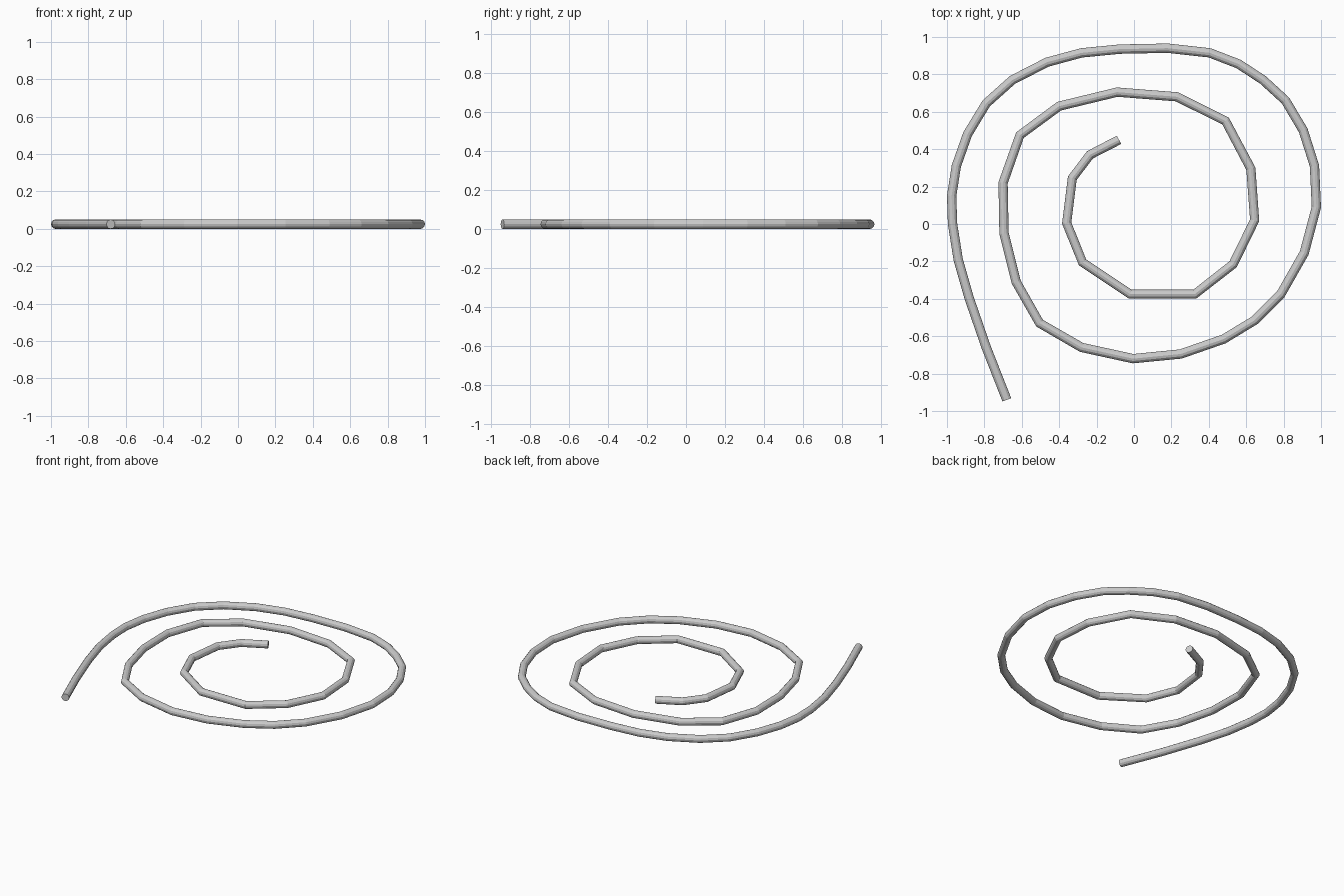
import bpy

R = 0.025  # wire radius

# Spiral centreline seen from above, outer tail to inner end
path = [
    (-.68, -.94), (-.79, -.66), (-.88, -.40), (-.94, -.19), (-.97, 0), (-.975, .15),
    (-.95, .31), (-.89, .48), (-.79, .645), (-.65, .77), (-.465, .865), (-.28, .915),
    (-.075, .935), (.18, .94), (.405, .915), (.56, .855), (.69, .77), (.81, .66),
    (.905, .50), (.965, .31), (.975, .09), (.91, -.155), (.785, -.375), (.645, -.515),
    (.48, -.615), (.25, -.695), (-.005, -.72), (-.28, -.66), (-.505, -.53), (-.63, -.31),
    (-.695, -.05), (-.70, .22), (-.61, .475), (-.40, .63), (-.09, .705), (.23, .68),
    (.49, .55), (.625, .295), (.645, .02), (.53, -.215), (.325, -.375), (-.02, -.375),
    (-.275, -.205), (-.36, .005), (-.33, .245), (-.235, .37), (-.08, .45),
]

# Round wire swept along the path, with closed ends
curve = bpy.data.curves.new("spiral_wire", "CURVE")
curve.dimensions = "3D"
curve.bevel_depth = R
curve.bevel_resolution = 4
curve.use_fill_caps = True
spline = curve.splines.new("POLY")
spline.points.add(len(path) - 1)
for point, (x, y) in zip(spline.points, path):
    point.co = (x, y, R, 1)
spline.use_smooth = False

wire = bpy.data.objects.new("spiral_wire", curve)
bpy.context.collection.objects.link(wire)
bpy.context.view_layer.objects.active = wire
wire.select_set(True)
bpy.ops.object.convert(target="MESH")
